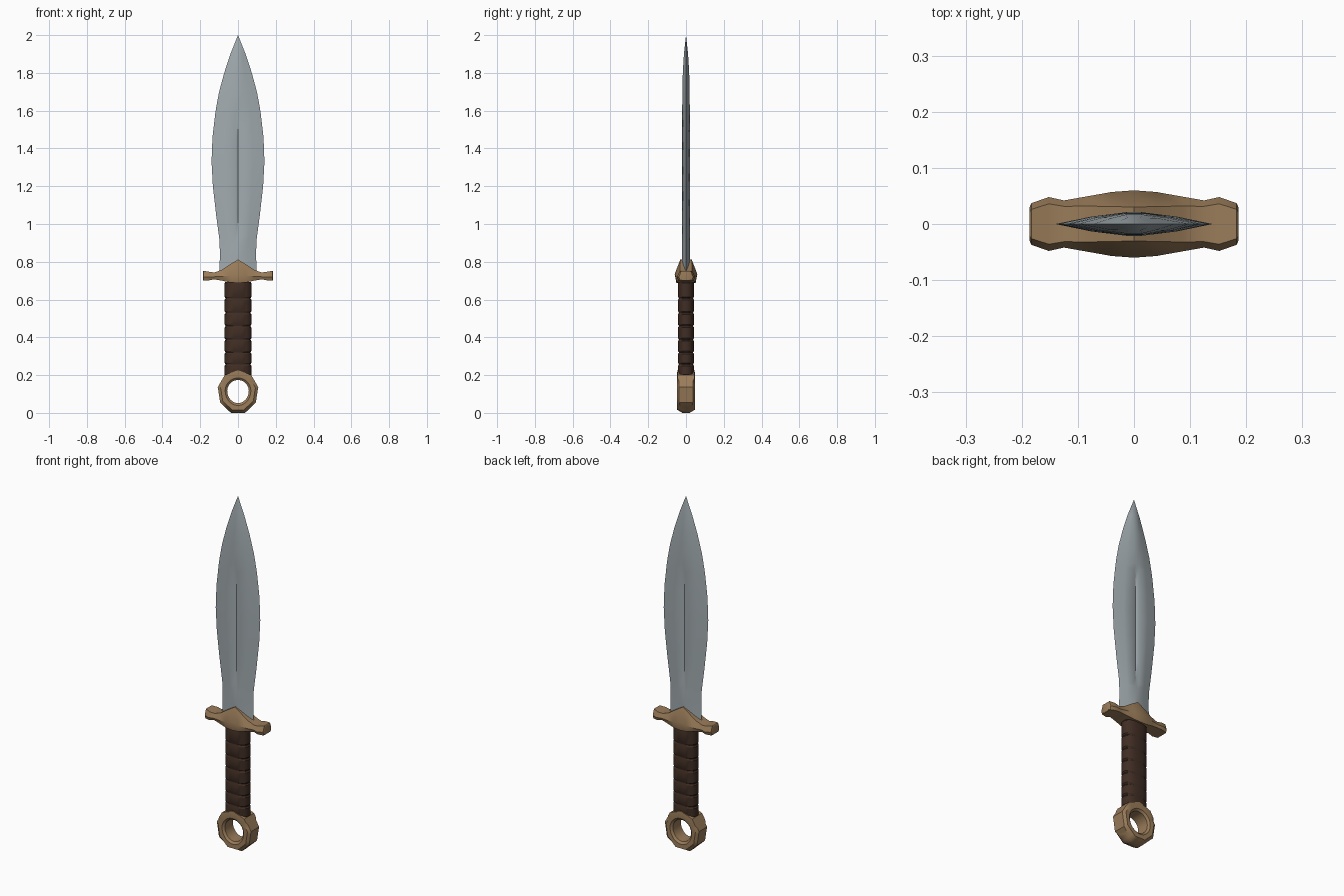
import bpy, bmesh
from math import sin, cos, pi, radians

if "Cube" in bpy.data.objects:
    bpy.data.objects.remove(bpy.data.objects["Cube"])


def material(name, color):
    m = bpy.data.materials.new(name)
    m.use_nodes = True
    m.diffuse_color = (*color, 1)
    m.node_tree.nodes["Principled BSDF"].inputs["Base Color"].default_value = (*color, 1)
    return m


steel = material("steel", (0.36, 0.41, 0.43))
bronze = material("bronze", (0.32, 0.2, 0.1))
leather = material("dark leather", (0.05, 0.026, 0.017))


def loft(name, sections, mat, angle, loop=False):
    """Skin a list of closed cross-sections; cap the ends unless they loop."""
    bm = bmesh.new()
    rings = [[bm.verts.new(p) for p in s] for s in sections]
    n = len(rings[0])
    pairs = list(zip(rings, rings[1:]))
    if loop:
        pairs.append((rings[-1], rings[0]))
    else:
        bm.faces.new(rings[0])
        bm.faces.new(rings[-1])
    for a, b in pairs:
        for i in range(n):
            j = (i + 1) % n
            bm.faces.new((a[i], a[j], b[j], b[i]))
    bmesh.ops.remove_doubles(bm, verts=bm.verts, dist=0.0002)
    bmesh.ops.recalc_face_normals(bm, faces=bm.faces)
    mesh = bpy.data.meshes.new(name)
    bm.to_mesh(mesh)
    bm.free()
    mesh.materials.append(mat)
    ob = bpy.data.objects.new(name, mesh)
    bpy.context.collection.objects.link(ob)
    bpy.ops.object.select_all(action="DESELECT")
    ob.select_set(True)
    bpy.context.view_layer.objects.active = ob
    bpy.ops.object.shade_smooth_by_angle(angle=radians(angle))
    return ob


# Leaf-shaped blade: height, half width, half thickness, fuller depth
blade_rows = [
    (0.74, 0.1, 0.02, 0), (0.82, 0.096, 0.02, 0), (0.9, 0.097, 0.021, 0),
    (0.93, 0.1, 0.021, 0.007), (1.05, 0.116, 0.021, 0.008),
    (1.2, 0.133, 0.021, 0.008), (1.33, 0.14, 0.021, 0.008),
    (1.46, 0.135, 0.021, 0.008), (1.58, 0.121, 0.02, 0.006),
    (1.62, 0.115, 0.02, 0), (1.7, 0.1, 0.019, 0), (1.8, 0.073, 0.017, 0),
    (1.9, 0.04, 0.011, 0), (2.0, 0, 0, 0)]


def blade_section(z, w, t, groove):
    half = [(w, 0), (w * 0.55, t * 0.62), (min(0.014, w * 0.3), t), (0, t - groove)]
    back = half + [(-x, y) for x, y in half[-2::-1]]
    front = [(x, -y) for x, y in back[-2:0:-1]]
    return [(x, y, z) for x, y in back + front]


loft("blade", [blade_section(*r) for r in blade_rows], steel, 40)

# Crossguard: distance from centre, bottom, top, half depth, top depth ratio
guard_rows = [
    (0, 0.688, 0.812, 0.06, 0.5), (0.04, 0.69, 0.788, 0.057, 0.55),
    (0.085, 0.7, 0.758, 0.049, 0.65), (0.125, 0.707, 0.743, 0.042, 0.75),
    (0.152, 0.702, 0.747, 0.048, 0.75), (0.183, 0.7, 0.752, 0.037, 0.7),
    (0.186, 0.704, 0.748, 0.03, 0.7)]


def guard_section(x, low, top, d, ratio):
    mid = low + (top - low) * 0.38
    side = [(d * 0.85, low), (d, mid), (d * ratio, top)]
    return [(x, y, z) for y, z in side] + [(x, -y, z) for y, z in reversed(side)]


mirrored = [(-r[0], *r[1:]) for r in guard_rows[:0:-1]]
loft("crossguard", [guard_section(*r) for r in mirrored + guard_rows], bronze, 35)


# Wrapped grip: an oval column of bulging bands
def oval(w, d, z, n=20):
    pts = []
    for i in range(n):
        c, s = cos(2 * pi * i / n), sin(2 * pi * i / n)
        k = (abs(c) ** 2.5 + abs(s) ** 2.5) ** -0.4
        pts.append((w * c * k, d * s * k, z))
    return pts


seams = [0.195, 0.257, 0.32, 0.388, 0.46, 0.53, 0.606, 0.695]
grip = []
for low, high in zip(seams, seams[1:]):
    grip += [oval(0.066, 0.038, low + 0.001), oval(0.071, 0.042, low + 0.008),
             oval(0.071, 0.042, high - 0.008), oval(0.066, 0.038, high - 0.001)]
loft("wrapped_grip", grip, leather, 30)

# Ring pommel: nine facets outside, round hole inside
SIDES, SUB, HUB = 9, 4, 0.117
ring = []
for i in range(SIDES * SUB):
    a = pi / 2 + 2 * pi * i / (SIDES * SUB)
    off = (i % SUB) * 2 * pi / (SIDES * SUB) - pi / SIDES
    outer = 0.109 * cos(pi / SIDES) / cos(off)
    rim = 0.045 if sin(a) > -0.55 else 0.045 - 0.055 * (-0.55 - sin(a))
    side = [(0.057, 0.036), (0.068, 0.046), (outer * 0.86, 0.047), (outer, rim * 0.8)]
    if sin(a) > 0.5:
        side[-1] = (outer, rim)
    loop = side + [(r, -y) for r, y in reversed(side)]
    ring.append([(r * cos(a), y, HUB + r * sin(a)) for r, y in loop])
pommel = loft("ring_pommel", ring, bronze, 35, loop=True)
lowest = min(v.co.z for v in pommel.data.vertices)
for v in pommel.data.vertices:
    if v.co.z < HUB:
        v.co.z = HUB + (v.co.z - HUB) * HUB / (HUB - lowest)
